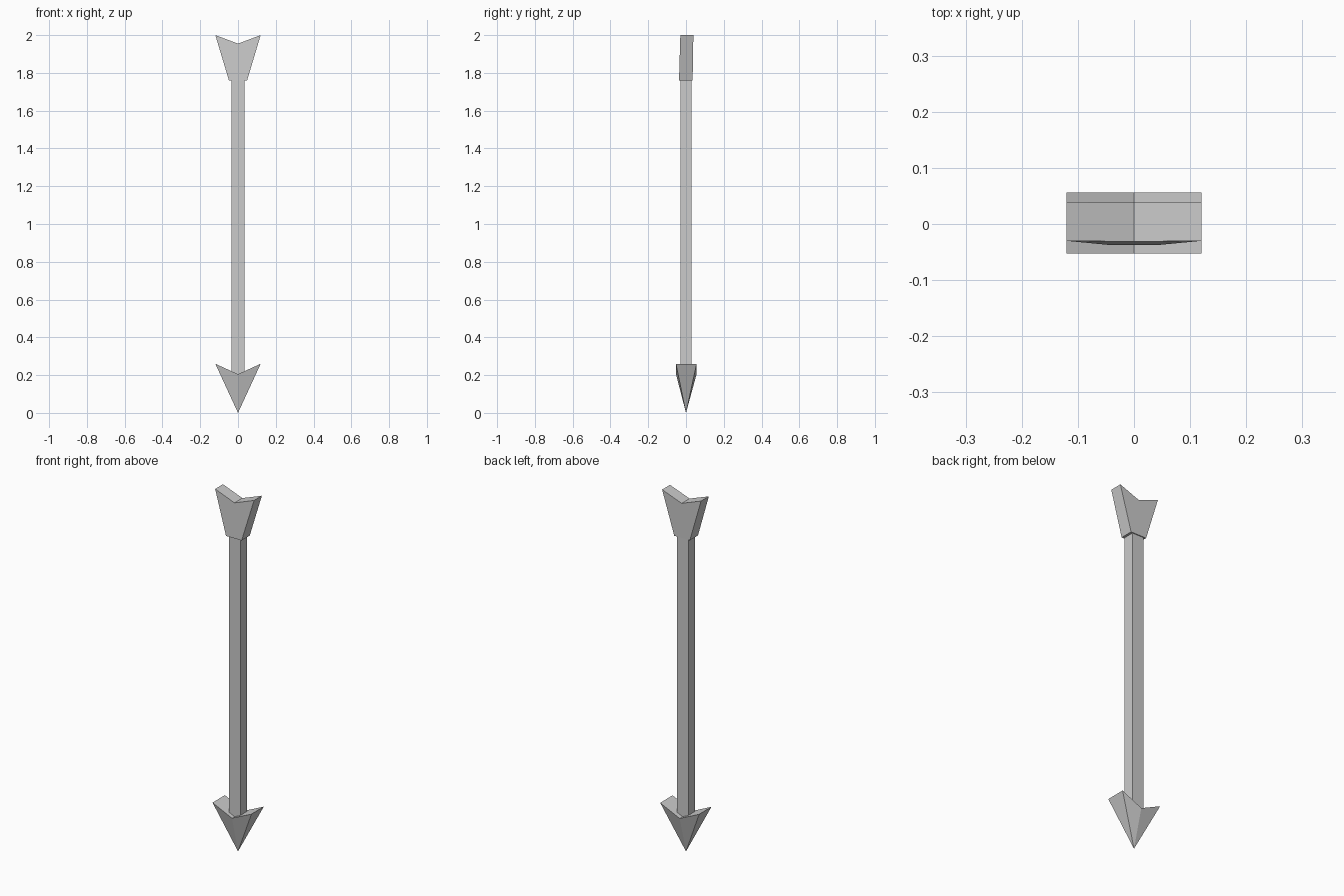
import bpy, bmesh

if "Cube" in bpy.data.objects:
    bpy.data.objects.remove(bpy.data.objects["Cube"])


def loft(name, front, back):
    """Solid from matching front and back outlines (anticlockwise seen from the front)."""
    bm = bmesh.new()
    f = [bm.verts.new(p) for p in front]
    b = [bm.verts.new(p) for p in back]
    n = len(f)
    # fan from the notch (first point), so the concave outline stays clean
    for i in range(1, n - 1):
        bm.faces.new((f[0], f[i], f[i + 1]))
        bm.faces.new((b[0], b[i + 1], b[i]))
    for i in range(n):
        j = (i + 1) % n
        bm.faces.new((f[j], f[i], b[i], b[j]))
    # merge a shared tip into one point
    bmesh.ops.remove_doubles(bm, verts=bm.verts, dist=1e-5)
    bmesh.ops.recalc_face_normals(bm, faces=bm.faces)
    mesh = bpy.data.meshes.new(name)
    bm.to_mesh(mesh)
    bm.free()
    obj = bpy.data.objects.new(name, mesh)
    bpy.context.collection.objects.link(obj)
    return obj


def outline(profile, y_top, y_bottom):
    """Place an x, z profile on a plane leaning between two depths."""
    zs = [z for _, z in profile[1:]]
    hi, lo = max(zs), min(zs)
    return [(x, y_bottom + (y_top - y_bottom) * (z - lo) / (hi - lo)) + (z,)
            for x, z in profile]


# Square shaft
bpy.ops.mesh.primitive_cube_add(size=1, location=(0, 0, 0.985))
shaft = bpy.context.object
shaft.name = "shaft"
shaft.scale = (0.07, 0.06, 1.57)

# Barbed arrowhead tapering to a single point
head = lambda y: [(0, y, 0.205), (-0.12, y, 0.26), (0, 0, 0), (0.12, y, 0.26)]
loft("arrowhead", head(-0.053), head(0.056))

# Notched fletching, front leaning slightly
vane = [(0, 1.955), (-0.12, 2.0), (-0.048, 1.76), (0.048, 1.76), (0.12, 2.0)]
loft("fletching", outline(vane, -0.03, -0.037), outline(vane, 0.039, 0.035))
